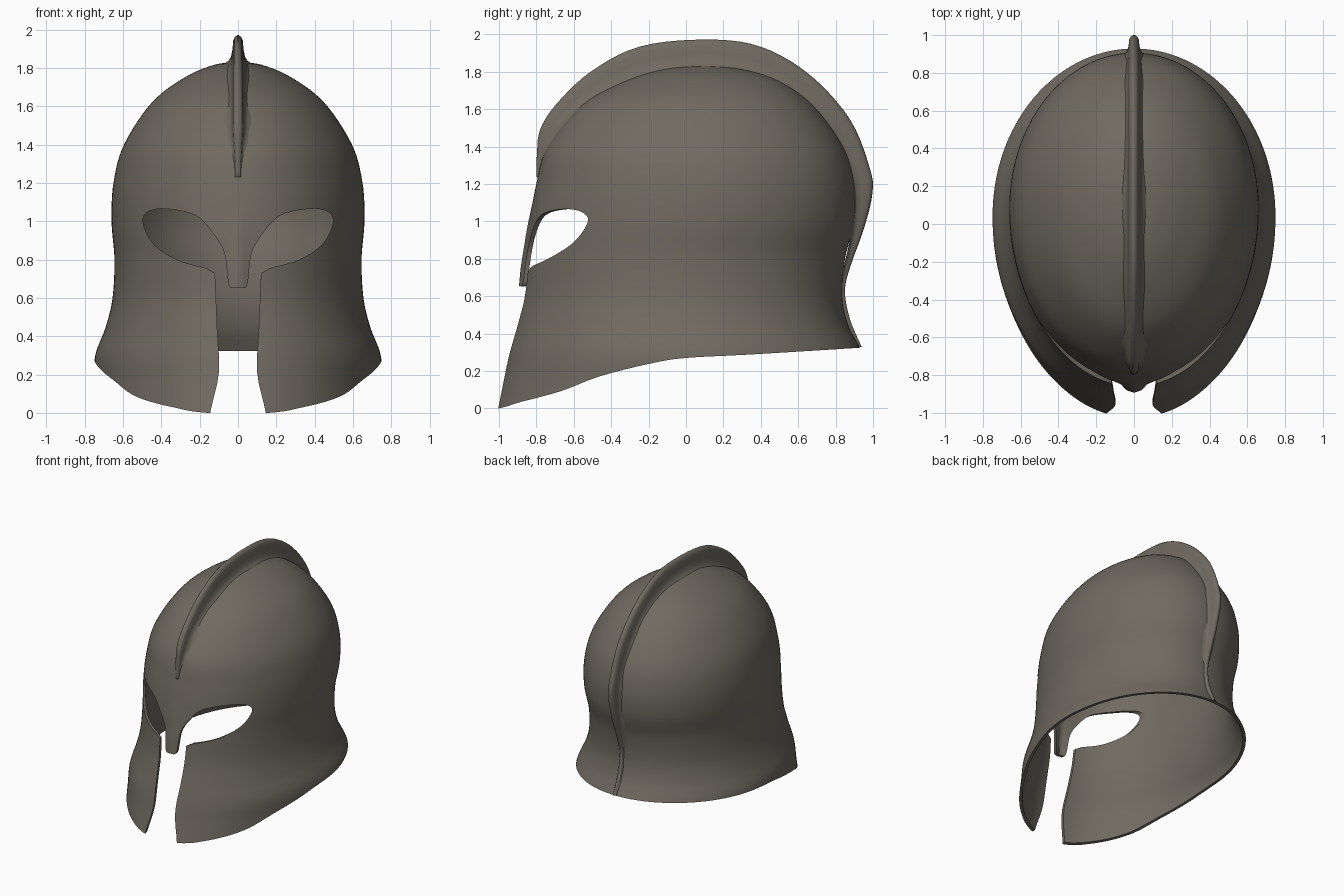
import bpy, bmesh, math
from mathutils import Vector

if "Cube" in bpy.data.objects:
    bpy.data.objects.remove(bpy.data.objects["Cube"])

mat = bpy.data.materials.new("aged bronze grey")
mat.diffuse_color = (0.16, 0.146, 0.12, 1)
mat.use_nodes = True
mat.node_tree.nodes["Principled BSDF"].inputs["Base Color"].default_value = mat.diffuse_color


def spline(pts, steps):
    """Catmull-Rom through points of any dimension."""
    p = [Vector(q) for q in pts]
    p = [2 * p[0] - p[1]] + p + [2 * p[-1] - p[-2]]
    out = []
    for i in range(1, len(p) - 2):
        a, b, c, d = p[i - 1:i + 3]
        for k in range(steps):
            t = k / steps
            out.append(0.5 * (2 * b + (c - a) * t + (2 * a - 5 * b + 4 * c - d) * t * t
                              + (3 * b - a - 3 * c + d) * t ** 3))
    return out + [p[-2]]


def make(name, bm):
    bmesh.ops.remove_doubles(bm, verts=bm.verts, dist=1e-5)
    bmesh.ops.recalc_face_normals(bm, faces=bm.faces)
    me = bpy.data.meshes.new(name)
    bm.to_mesh(me)
    bm.free()
    ob = bpy.data.objects.new(name, me)
    bpy.context.collection.objects.link(ob)
    me.materials.append(mat)
    return ob


def loft(name, rings, caps=False):
    bm = bmesh.new()
    vs = [[bm.verts.new(c) for c in r] for r in rings]
    n = len(vs[0])
    for a, b in zip(vs, vs[1:]):
        for i in range(n):
            j = (i + 1) % n
            bm.faces.new((a[i], a[j], b[j], b[i]))
    if caps:
        bm.faces.new(vs[0])
        bm.faces.new(vs[-1])
    return make(name, bm)


def smooth(ob, angle):
    bpy.ops.object.select_all(action='DESELECT')
    ob.select_set(True)
    bpy.context.view_layer.objects.active = ob
    bpy.ops.object.shade_smooth_by_angle(angle=math.radians(angle))


# Helmet bowl: rows of height, half width, front y, back y
rows = [(1.835, 0, .1, .1), (1.815, .13, -.12, .30), (1.75, .28, -.33, .50),
        (1.62, .45, -.56, .68), (1.4, .595, -.74, .84), (1.2, .65, -.80, .90),
        (1.0, .66, -.835, .90), (.8, .645, -.855, .85), (.6, .655, -.875, .835),
        (.45, .69, -.91, .865), (.3, .745, -.95, .94), (.15, .75, -.985, .99),
        (-.06, .75, -1.04, 1.03)]
rings = []
for z, w, f, b in spline(rows, 7):
    c = (f + b) / 2 + .025 * (b - f)
    ring = []
    for i in range(144):
        a = 2 * math.pi * i / 144
        x, s = w * math.sin(a), math.cos(a)
        y = c + s * ((b - c) if s > 0 else (c - f))
        if s < 0 and z < 1.1:   # ridge down the nose guard
            y -= .025 * math.exp(-(x / .045) ** 2) * min(1, (1.1 - z) / .35)
        ring.append((x, y, z))
    rings.append(ring)
shell = loft("helmet_shell", rings)
sol = shell.modifiers.new("thickness", 'SOLIDIFY')
sol.thickness, sol.offset = .022, -1

# Face opening: right half outline from nose guard round the eye and down the cheek
eye = spline([(.012, .655), (.048, .668), (.07, .83), (.125, .93), (.22, 1.03), (.375, 1.065),
              (.47, 1.05), (.495, .99), (.44, .88), (.32, .80), (.165, .755)], 5)
cheek = [Vector(p) for p in spline([(.12, .73), (.108, .43), (.1, .21), (.145, 0), (.17, -.2)], 4)]
half = eye + cheek
outline = half + [Vector((-p.x, p.y)) for p in reversed(half)]
face_cut = loft("face_opening_cutter", [[(p.x, y, p.y) for p in outline] for y in (-1.4, -.3)], True)

# Lower rim: curve in side view, everything below is removed
rim = spline([(-1.3, -.06), (-1.0, 0), (-.9, .03), (-.67, .092), (-.46, .172), (-.19, .24),
              (0, .27), (.34, .288), (.94, .325), (1.3, .35)], 4)
low = [(p.x, p.y) for p in rim] + [(1.3, -.5), (-1.3, -.5)]
rim_cut = loft("rim_cutter", [[(x, y, z) for y, z in low] for x in (-1.2, 1.2)], True)

for cutter in (face_cut, rim_cut):
    m = shell.modifiers.new("cut", 'BOOLEAN')
    m.operation, m.solver, m.object = 'DIFFERENCE', 'EXACT', cutter
    cutter.hide_render = True
bpy.context.view_layer.objects.active = shell
for m in list(shell.modifiers):
    bpy.ops.object.modifier_apply(modifier=m.name)
for cutter in (face_cut, rim_cut):
    bpy.data.objects.remove(cutter)
smooth(shell, 40)

# Crest: fin over the median line, rows of base y, z and edge y, z
path = [(-.785, 1.22, -.80, 1.24), (-.75, 1.37, -.797, 1.36), (-.69, 1.46, -.78, 1.49),
        (-.61, 1.56, -.695, 1.625), (-.42, 1.69, -.51, 1.80), (-.2, 1.78, -.246, 1.935),
        (.1, 1.823, .107, 1.972), (.34, 1.785, .396, 1.935), (.56, 1.69, .66, 1.785),
        (.74, 1.52, .877, 1.545), (.86, 1.28, .984, 1.28), (.89, 1.13, .996, 1.145),
        (.88, .93, .95, .957), (.84, .74, .877, .754), (.823, .62, .85, .626),
        (.85, .47, .877, .476), (.92, .33, .94, .326)]
section = [(0, .07), (.1, .05), (.25, .036), (.5, .029), (.8, .025), (.93, .017), (1, .004)]
fin = []
for y0, z0, y1, z1 in spline(path, 5):
    k = min(1, math.hypot(y1 - y0, z1 - z0) / .1) ** .5
    side = [(w * k, y0 + (y1 - y0) * u, z0 + (z1 - z0) * u) for u, w in section]
    fin.append(side + [(-x, y, z) for x, y, z in reversed(side)])
smooth(loft("crest", fin, True), 50)
